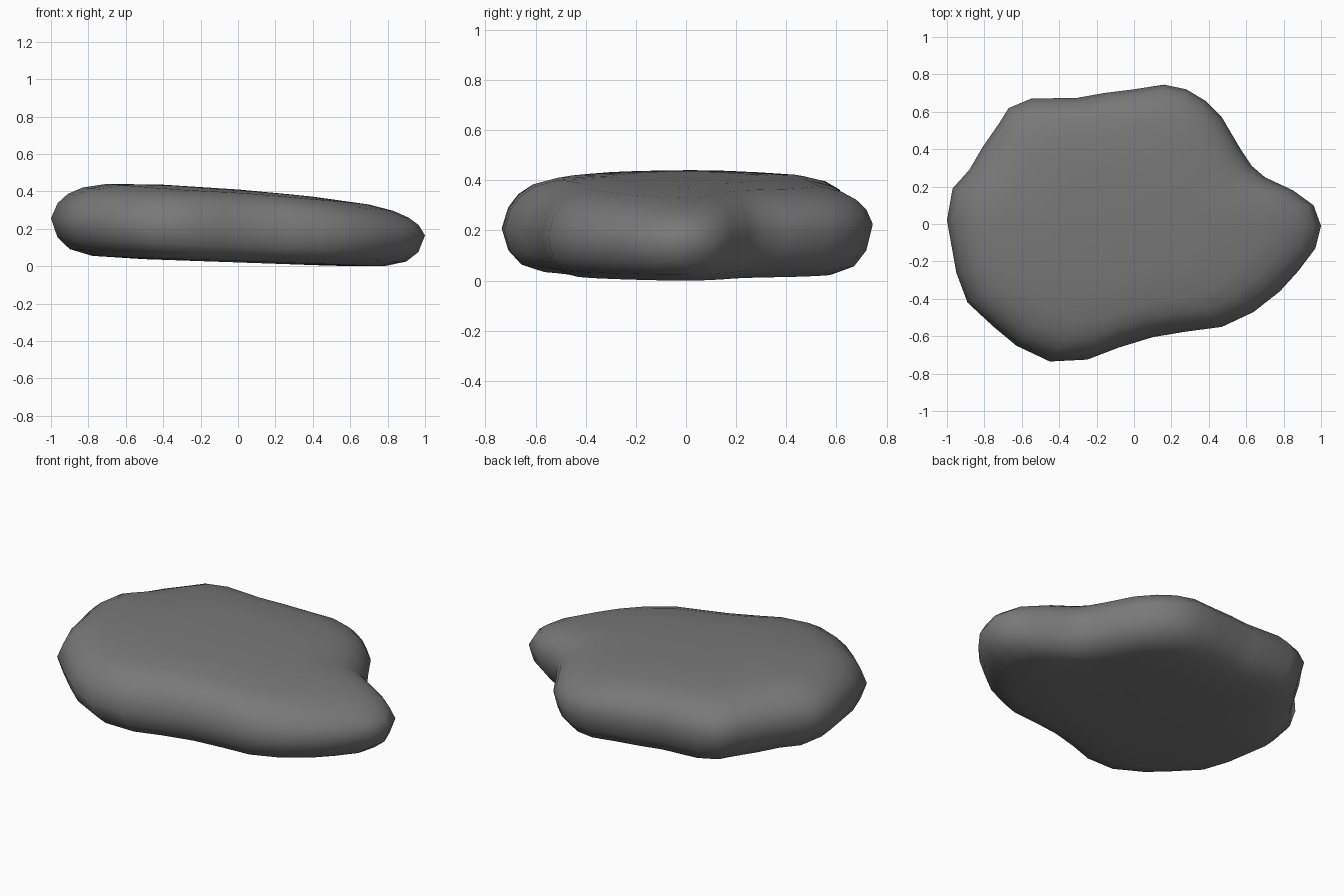
import bpy
import bmesh

default_cube = bpy.data.objects.get("Cube")
if default_cube:
    bpy.data.objects.remove(default_cube, do_unlink=True)

# Stone outline seen from above, counter-clockwise, in hundredths
outline = [
    (100, -1), (96, 10), (85, 18), (70, 25), (63, 31), (57, 40), (47, 57),
    (38, 66), (28, 72), (16, 74.5), (0, 72), (-16, 70), (-30, 67.5), (-55, 67),
    (-67, 62), (-72, 54), (-81, 41), (-88, 29), (-97, 19), (-100, 2),
    (-95, -26), (-89, -42), (-75, -55), (-63, -65), (-45, -73.5), (-25, -72.5),
    (-8, -66), (10, -60.5), (28, -57.5), (47, -55), (64, -47), (78, -36),
    (88, -25), (97, -13),
]

# Edge rounding: (outline scale, height from the rim; 1 is the top, -1 the underside)
rounding = [
    (0.5, -1), (0.78, -0.96), (0.9, -0.8), (0.965, -0.5), (1, 0),
    (0.965, 0.42), (0.91, 0.68), (0.83, 0.86), (0.7, 0.97), (0.4, 1),
]


def rim_height(x, y):
    return 0.22 - 0.045 * x + 0.03 * y


def top_height(x, y):
    return 0.42 - 0.08 * x - 0.04 * x * x - 0.06 * y * y


def underside_height(x, y):
    return 0.03 - 0.035 * x


def surface_point(x, y, level):
    """Blend from the rim towards the top or the underside."""
    rim = rim_height(x, y)
    target = top_height(x, y) if level > 0 else underside_height(x, y)
    return (x, y, rim + (target - rim) * abs(level))


def make_ring(bm, scale, level):
    ring = []
    for px, py in outline:
        x, y = px * scale / 100, py * scale / 100
        ring.append(bm.verts.new(surface_point(x, y, level)))
    return ring


def build_stone():
    bm = bmesh.new()
    rings = [make_ring(bm, scale, level) for scale, level in rounding]
    count = len(outline)

    # Rounded sides
    for lower, upper in zip(rings, rings[1:]):
        for i in range(count):
            j = (i + 1) % count
            bm.faces.new((lower[i], lower[j], upper[j], upper[i]))

    # Underside and top closed with fans
    for ring, level in ((rings[0], -1), (rings[-1], 1)):
        centre = bm.verts.new(surface_point(0, 0, level))
        for i in range(count):
            bm.faces.new((ring[i], ring[(i + 1) % count], centre))

    bmesh.ops.recalc_face_normals(bm, faces=bm.faces)
    for face in bm.faces:
        face.smooth = True
    lowest = min(vert.co.z for vert in bm.verts)
    bmesh.ops.translate(bm, verts=bm.verts, vec=(0, 0, -lowest))

    mesh = bpy.data.meshes.new("flat_stone")
    bm.to_mesh(mesh)
    bm.free()
    stone = bpy.data.objects.new("flat_stone", mesh)
    bpy.context.collection.objects.link(stone)
    return stone


# Plain grey rock material
grey = (0.19, 0.19, 0.19, 1)
material = bpy.data.materials.new("stone_grey")
material.use_nodes = True
material.diffuse_color = grey
shader = material.node_tree.nodes["Principled BSDF"]
shader.inputs["Base Color"].default_value = grey
shader.inputs["Roughness"].default_value = 0.9

stone = build_stone()
stone.data.materials.append(material)
